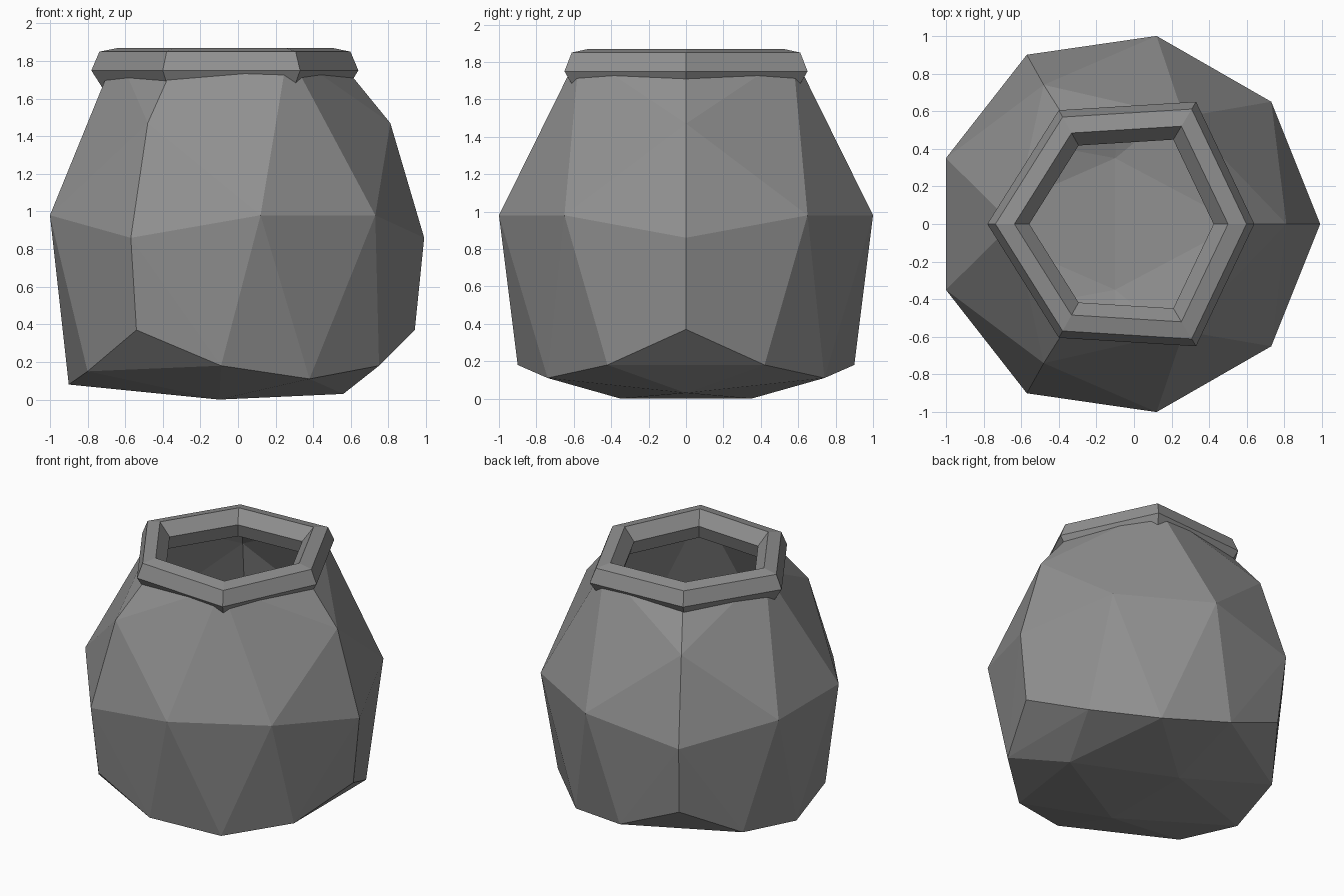
import bpy, bmesh
from mathutils import Vector

cube = bpy.data.objects.get("Cube")
if cube:
    bpy.data.objects.remove(cube, do_unlink=True)

# One grey clay for the whole pot
grey = bpy.data.materials.new("grey_clay")
grey.use_nodes = True
color = (0.28, 0.28, 0.28, 1)
grey.diffuse_color = color
bsdf = next(n for n in grey.node_tree.nodes if n.type == 'BSDF_PRINCIPLED')
bsdf.inputs["Base Color"].default_value = color
bsdf.inputs["Roughness"].default_value = 0.8


def finish(bm, name):
    bmesh.ops.recalc_face_normals(bm, faces=bm.faces)
    mesh = bpy.data.meshes.new(name)
    bm.to_mesh(mesh)
    bm.free()
    mesh.materials.append(grey)
    obj = bpy.data.objects.new(name, mesh)
    bpy.context.collection.objects.link(obj)
    return obj


# Faceted body: corner points of one half, mirrored across y and wrapped in a hull
floor = [(0.56, 0, 0.03), (-0.1, 0.35, 0)]
foot = [(0.94, 0, 0.37), (0.75, 0.42, 0.18), (0.38, 0.74, 0.11), (-0.09, 0.9, 0.18),
        (-0.54, 0.85, 0.37), (-0.8, 0.48, 0.15), (-0.9, 0, 0.08)]
belly = [(0.99, 0, 0.86), (0.73, 0.65, 0.98), (0.12, 1, 0.98),
         (-0.57, 0.9, 0.86), (-1, 0.35, 0.98)]
shoulder = [(0.81, 0, 1.47), (-0.48, 0.74, 1.47)]
neck = [(0.5, 0, 1.85), (0.265, 0.57, 1.85), (-0.31, 0.47, 1.85), (-0.645, 0, 1.85)]

bm = bmesh.new()
for x, y, z in floor + foot + belly + shoulder + neck:
    for side in ({y, -y}):
        bm.verts.new((x, side, z))
bmesh.ops.convex_hull(bm, input=bm.verts[:])
bmesh.ops.recalc_face_normals(bm, faces=bm.faces)

# Cut the mouth open where the rim hides the edge
bmesh.ops.bisect_plane(bm, geom=bm.verts[:] + bm.edges[:] + bm.faces[:],
                       plane_co=(0, 0, 1.74), plane_no=(0, 0, 1), clear_outer=True)
finish(bm, "pot_body")

# Six-sided rim: a six-sided section swept round the mouth
centre = Vector((-0.06, 0))
corners = [(0.64, 0), (0.33, 0.65), (-0.4, 0.605), (-0.78, 0), (-0.4, -0.605), (0.33, -0.65)]
section = [(1, 1.75), (0.94, 1.85), (0.8, 1.87), (0.69, 1.78), (0.74, 1.68), (0.92, 1.66)]

bm = bmesh.new()
loops = []
for scale, z in section:
    points = [centre + (Vector(c) - centre) * scale for c in corners]
    loops.append([bm.verts.new((p.x, p.y, z)) for p in points])
for i, loop in enumerate(loops):
    above = loops[(i + 1) % len(loops)]
    for j in range(len(loop)):
        k = (j + 1) % len(loop)
        bm.faces.new((loop[j], loop[k], above[k], above[j]))
finish(bm, "pot_rim")
